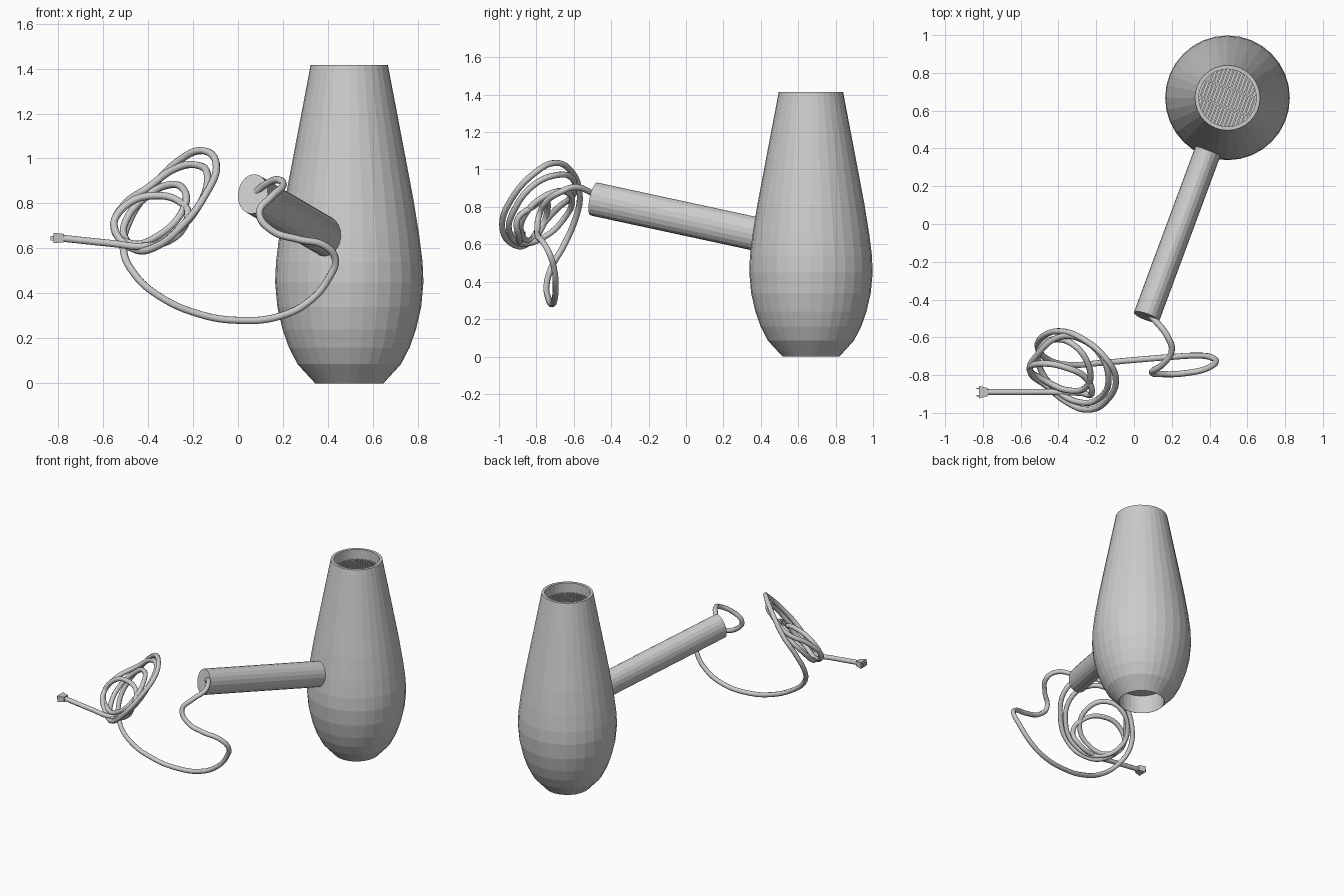
import bpy, bmesh
from math import sin, cos, pi, sqrt
from mathutils import Vector, Matrix

if "Cube" in bpy.data.objects:
    bpy.data.objects.remove(bpy.data.objects["Cube"])

CX, CY = 0.495, 0.668  # axis of the barrel


def add_mesh(name, bm):
    bmesh.ops.recalc_face_normals(bm, faces=bm.faces)
    me = bpy.data.meshes.new(name)
    bm.to_mesh(me)
    bm.free()
    ob = bpy.data.objects.new(name, me)
    bpy.context.collection.objects.link(ob)
    return ob


def lathe(name, profile, sides):
    """Revolve (radius, z) points; radius 0 at both ends closes the shape."""
    bm = bmesh.new()
    verts = [bm.verts.new((r, 0, z)) for r, z in profile]
    edges = [bm.edges.new(p) for p in zip(verts, verts[1:])]
    bmesh.ops.spin(bm, geom=verts + edges, cent=(0, 0, 0), axis=(0, 0, 1),
                   angle=2 * pi, steps=sides, use_merge=True)
    bmesh.ops.remove_doubles(bm, verts=bm.verts, dist=1e-4)
    return add_mesh(name, bm)


def add_box(bm, matrix, size):
    bmesh.ops.create_cube(bm, size=1, matrix=matrix @ Matrix.Diagonal((*size, 1)))


# barrel: outer shell with recessed inlet at the top and outlet at the bottom
barrel = lathe("barrel", [
    (0, 0.13), (0.147, 0.13), (0.15, 0), (0.152, 0), (0.23, 0.085), (0.269, 0.16),
    (0.297, 0.24), (0.32, 0.34), (0.33, 0.45), (0.326, 0.54), (0.311, 0.66),
    (0.285, 0.82), (0.251, 1.0), (0.213, 1.2), (0.172, 1.415),
    (0.152, 1.415), (0.152, 1.31), (0, 1.31)], 32)
barrel.location = (CX, CY, 0)

# inlet grille: slats along the handle direction with two cross bars
start, inner = Vector((0.066, -0.492, 0.842)), Vector((0.43, 0.49, 0.63))
d = (inner - start).normalized()
flat = Vector((d.x, d.y, 0)).normalized()
side = Vector((flat.y, -flat.x, 0))
frame = Matrix((side, flat, (0, 0, 1))).transposed().to_4x4()
frame.translation = (CX, CY, 1.34)
bm = bmesh.new()
for i in range(15):
    x = (i - 7) * 0.0195
    add_box(bm, frame @ Matrix.Translation((x, 0, 0)),
            (0.009, 2 * sqrt(0.152 ** 2 - x * x), 0.012))
for y in (-0.05, 0.05):
    add_box(bm, frame @ Matrix.Translation((0, y, -0.004)), (0.286, 0.009, 0.012))
add_mesh("inlet_grille", bm)

# handle: oval rod pointing at the barrel axis
bm = bmesh.new()
up = side.cross(d)
rot = Matrix((side, up, d)).transposed().to_4x4()
rot.translation = (start + inner) / 2
bmesh.ops.create_cone(bm, cap_ends=True, segments=20, radius1=1, radius2=1,
                      depth=(inner - start).length,
                      matrix=rot @ Matrix.Diagonal((0.071, 0.09, 1, 1)))
add_mesh("handle", bm)

# power cord: hanging lead, then the tangled coil, then the straight tail
lead = [(.07, -.47, .84), (.12, -.52, .883), (.18, -.60, .905), (.20, -.67, .88),
        (.15, -.745, .83), (.095, -.785, .755), (.15, -.795, .68), (.27, -.79, .64),
        (.385, -.765, .612), (.433, -.73, .55), (.405, -.705, .47), (.32, -.697, .367),
        (.185, -.705, .298), (0, -.72, .28), (-.17, -.735, .307), (-.35, -.745, .387),
        (-.46, -.715, .485), (-.51, -.65, .60)]
coil = [(-.475, -.59, .74), (-.39, -.568, .86), (-.27, -.61, .985), (-.16, -.70, 1.035),
        (-.097, -.81, .98), (-.15, -.94, .83), (-.25, -.983, .70), (-.36, -.94, .61),
        (-.46, -.86, .595), (-.55, -.78, .69), (-.51, -.69, .79), (-.40, -.60, .87),
        (-.28, -.61, .955), (-.18, -.69, .97), (-.135, -.81, .92), (-.18, -.92, .78),
        (-.28, -.945, .67), (-.41, -.88, .605), (-.505, -.74, .65), (-.49, -.65, .74),
        (-.42, -.61, .82), (-.32, -.64, .88), (-.24, -.75, .86), (-.25, -.86, .76),
        (-.35, -.88, .66), (-.47, -.83, .62), (-.552, -.77, .69), (-.50, -.74, .79),
        (-.36, -.76, .835), (-.25, -.82, .80)]
tail = [(-.225, -.90, .735), (-.28, -.895, .65), (-.42, -.89, .61),
        (-.56, -.89, .622), (-.78, -.89, .645)]
cu = bpy.data.curves.new("power_cord", 'CURVE')
cu.dimensions = '3D'
cu.bevel_depth = 0.0165
cu.bevel_resolution = 2
cu.resolution_u = 6
cu.use_fill_caps = True
pts = lead + coil + tail
sp = cu.splines.new('BEZIER')
sp.bezier_points.add(len(pts) - 1)
for bp, co in zip(sp.bezier_points, pts):
    bp.co = co
    bp.handle_left_type = bp.handle_right_type = 'AUTO'
cord = bpy.data.objects.new("power_cord", cu)
bpy.context.collection.objects.link(cord)

# plug: tapered block
bm = bmesh.new()
add_box(bm, Matrix.Translation((-.797, -.89, .646)), (0.046, 0.066, 0.046))
for v in bm.verts:
    if v.co.x > -.797:
        v.co.y = -.89 + (v.co.y + .89) * 0.65
        v.co.z = .646 + (v.co.z - .646) * 0.8
add_mesh("plug", bm)

# plug prongs
bm = bmesh.new()
for s in (-1, 1):
    add_box(bm, Matrix.Translation((-.823, -.89 + s * 0.019, .646)), (0.02, 0.006, 0.02))
add_mesh("plug_prongs", bm)
